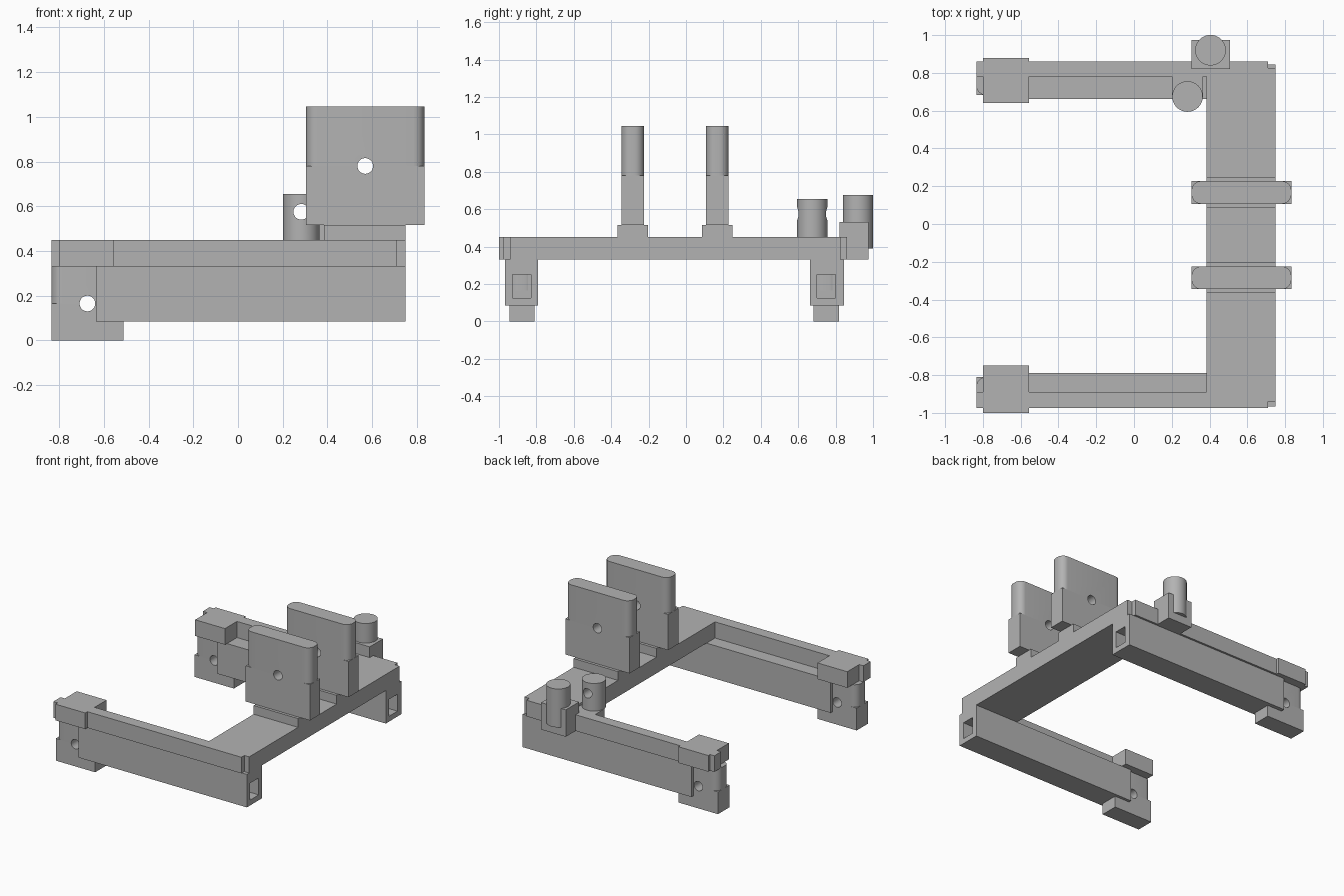
import bpy, bmesh, math
from mathutils import Matrix

if "Cube" in bpy.data.objects:
    bpy.data.objects.remove(bpy.data.objects["Cube"])

grey = bpy.data.materials.new("plain grey")
grey.diffuse_color = (0.45, 0.45, 0.45, 1)
grey.use_nodes = True
grey.node_tree.nodes["Principled BSDF"].inputs["Base Color"].default_value = grey.diffuse_color


def finish(name, bm):
    mesh = bpy.data.meshes.new(name)
    bm.to_mesh(mesh)
    bm.free()
    mesh.materials.append(grey)
    ob = bpy.data.objects.new(name, mesh)
    bpy.context.collection.objects.link(ob)
    return ob


def box(name, x, y, z, rounding=0):
    bm = bmesh.new()
    bmesh.ops.create_cube(bm, size=1)
    for v in bm.verts:
        v.co = [r[0] if c < 0 else r[1] for c, r in zip(v.co, (x, y, z))]
    if rounding:
        upright = [e for e in bm.edges
                   if abs(e.verts[0].co.z - e.verts[1].co.z) > 1e-4]
        bmesh.ops.bevel(bm, geom=upright, offset=rounding, segments=8,
                        profile=0.5, affect='EDGES')
    return finish(name, bm)


def cylinder(name, centre, radius, depth, along_y=False):
    bm = bmesh.new()
    bmesh.ops.create_cone(bm, cap_ends=True, segments=48, radius1=radius,
                          radius2=radius, depth=depth)
    if along_y:
        bm.transform(Matrix.Rotation(math.pi / 2, 4, 'X'))
    bm.transform(Matrix.Translation(centre))
    return finish(name, bm)


def cut(ob, cutter):
    cutter.hide_render = True
    cutter.hide_viewport = True
    mod = ob.modifiers.new("cut", 'BOOLEAN')
    mod.operation = 'DIFFERENCE'
    mod.solver = 'EXACT'
    mod.object = cutter


def smooth(ob):
    bpy.ops.object.select_all(action='DESELECT')
    ob.select_set(True)
    bpy.context.view_layer.objects.active = ob
    bpy.ops.object.shade_smooth_by_angle(angle=math.radians(30))


# Drilled lug: square lower half, rounded upper half, cross hole in the middle
def lug(name, x, y, z, rounding):
    mx, my, mz = [(r[0] + r[1]) / 2 for r in (x, y, z)]
    lower = box(name + "_lower", x, y, (z[0], mz))
    upper = box(name + "_upper", x, y, (mz, z[1]), rounding)
    hole = cylinder(name + "_hole_cutter", (mx, my, mz), 0.035, 0.4, True)
    for part in (lower, upper):
        smooth(part)
        cut(part, hole)


# Crossbar with notched outer corners
bar = box("crossbar", (0.385, 0.75), (-0.975, 0.86), (0.33, 0.45))
for side, y in (("front", (-1.1, -0.94)), ("back", (0.825, 1.0))):
    cut(bar, box(side + "_notch_cutter", (0.71, 0.9), y, (0.3, 0.5)))

# Arms, each with a raised rail, end block and foot lug
arms = (("front", (-0.967, -0.79), (-0.975, -0.89), (-1.0, -0.75), -0.878),
        ("back", (0.663, 0.845), (0.78, 0.86), (0.64, 0.88), 0.75))
for side, arm_y, rail_y, block_y, mid in arms:
    arm = box(side + "_arm", (-0.635, 0.75), arm_y, (0.085, 0.33))
    cut(arm, box(side + "_channel_cutter", (-0.515, 0.9),
                 (mid - 0.05, mid + 0.05), (0.125, 0.25)))
    cut(arm, cylinder(side + "_arm_hole_cutter", (-0.675, mid, 0.165),
                      0.035, 0.4, True))
    box(side + "_rail", (-0.835, 0.385), rail_y, (0.33, 0.45))
    box(side + "_end_block", (-0.80, -0.555), block_y, (0.33, 0.45))
    lug(side + "_foot", (-0.835, -0.512), (mid - 0.067, mid + 0.067),
        (0, 0.33), 0.05)

# Upright plates on their bases
for side, y in (("front", -0.285), ("back", 0.167)):
    box(side + "_plate_base", (0.385, 0.75), (y - 0.081, y + 0.081),
        (0.45, 0.515))
    lug(side + "_plate", (0.305, 0.833), (y - 0.06, y + 0.06),
        (0.515, 1.045), 0.05)

# Drilled inner pin on its pedestal
box("inner_pin_pedestal", (0.20, 0.365), (0.67, 0.86), (0.33, 0.45))
pin = cylinder("inner_pin", (0.283, 0.675, 0.5525), 0.081, 0.205)
smooth(pin)
cut(pin, cylinder("pin_hole_cutter", (0.283, 0.675, 0.575), 0.035, 0.4, True))

# Outer pin held by a block
box("outer_pin_block", (0.305, 0.508), (0.82, 0.975), (0.33, 0.53))
smooth(cylinder("outer_pin", (0.405, 0.92, 0.5325), 0.081, 0.285))
